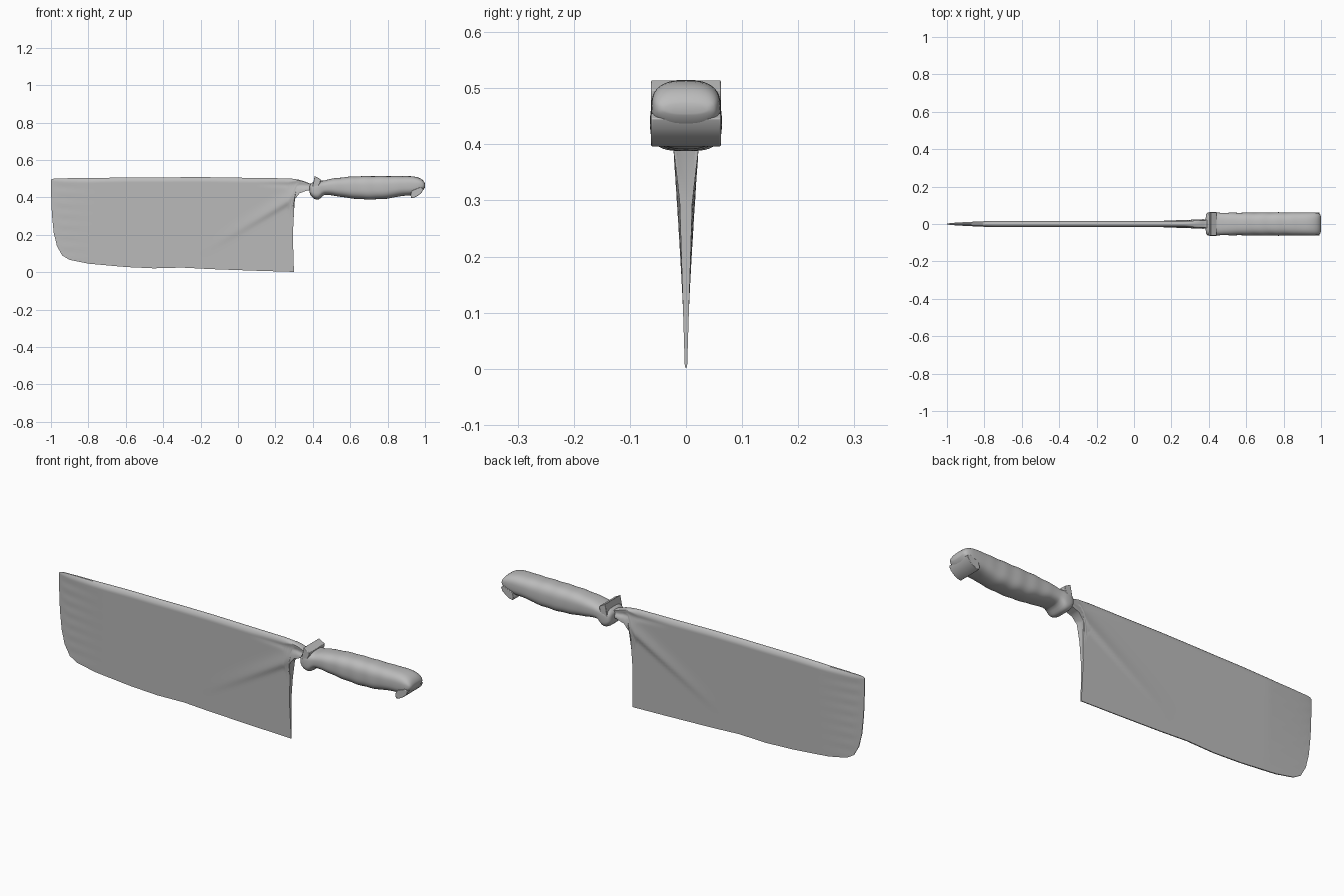
import bpy, bmesh, math

if "Cube" in bpy.data.objects:
    bpy.data.objects.remove(bpy.data.objects["Cube"])

steel = bpy.data.materials.new("plain grey")
steel.use_nodes = True
GREY = (0.5, 0.5, 0.5, 1)
steel.diffuse_color = GREY
steel.node_tree.nodes["Principled BSDF"].inputs["Base Color"].default_value = GREY


def finish(name, bm, angle=50):
    bmesh.ops.recalc_face_normals(bm, faces=bm.faces)
    mesh = bpy.data.meshes.new(name)
    bm.to_mesh(mesh)
    bm.free()
    obj = bpy.data.objects.new(name, mesh)
    bpy.context.collection.objects.link(obj)
    mesh.materials.append(steel)
    bpy.ops.object.select_all(action="DESELECT")
    obj.select_set(True)
    bpy.context.view_layer.objects.active = obj
    bpy.ops.object.shade_smooth_by_angle(angle=math.radians(angle))
    return obj


def loft(name, rings, angle=50):
    bm = bmesh.new()
    loops = [[bm.verts.new(p) for p in ring] for ring in rings]
    n = len(loops[0])
    for a, b in zip(loops, loops[1:]):
        for i in range(n):
            j = (i + 1) % n
            bm.faces.new((a[i], a[j], b[j], b[i]))
    bm.faces.new(loops[0])
    bm.faces.new(loops[-1])
    return finish(name, bm, angle)


def subdivide(keys, step, smooth=False):
    """Interpolate rows of numbers, spaced by the first and third entries."""
    out = []
    for k, (a, b) in enumerate(zip(keys, keys[1:])):
        p, q = keys[max(k - 1, 0)], keys[min(k + 2, len(keys) - 1)]
        n = max(2, round(max(abs(b[0] - a[0]), abs(b[2] - a[2])) / step))
        for s in range(n):
            t = s / n
            row = []
            for u, v, w, z in zip(p, a, b, q):
                if smooth:
                    row.append(v + 0.5 * t * (w - u + t * (2*u - 5*v + 4*w - z + t * (3*(v - w) + z - u))))
                else:
                    row.append(v + (w - v) * t)
            out.append(row)
    return out + [list(keys[-1])]


def bump(d, below, above):
    return math.exp(-(d / (above if d > 0 else below)) ** 2)


def crease(x, z, x0, z0, x1, z1):
    """Fraction along a fold line and signed distance above it."""
    dx, dz = x1 - x0, z1 - z0
    length = math.hypot(dx, dz)
    along = ((x - x0) * dx + (z - z0) * dz) / length ** 2
    return min(max(along, 0), 1), ((z - z0) * dx - (x - x0) * dz) / length


def half_thickness(x, z, t):
    h = 0.002 + 0.0155 * min(z / 0.5, 1)
    h *= 0.12 + 0.88 * min((x + 1) / 0.25, 1) ** 0.7
    # folds gathering towards the neck
    s, d = crease(x, z, -0.2, 0.1, 0.36, 0.43)
    h += 0.010 * s ** 1.3 * bump(d, 0.012, 0.04)
    s, d = crease(x, z, 0.08, 0.475, 0.37, 0.462)
    h -= 0.006 * s * bump(d, 0.012, 0.015)
    # faint ripples at the tip
    h += 0.0006 * max(0, (-0.75 - x) / 0.25) * math.sin(z * 110 + x * 8) * min(1, (x + 1) * 20)
    # rounded spine
    return max(h, 0.0012) * math.sqrt(max(0.02, min(1, (1 - t) * 22 + 0.12)))


# blade: columns running from the cutting edge to the spine
columns = [  # top x, top z, bottom x, bottom z
    (-1, 0.494, -1, 0.44), (-0.992, 0.499, -0.995, 0.31), (-0.98, 0.501, -0.985, 0.21),
    (-0.96, 0.502, -0.968, 0.14), (-0.93, 0.502, -0.94, 0.09), (-0.9, 0.503, -0.9, 0.066),
    (-0.8, 0.503, -0.8, 0.046), (-0.6, 0.507, -0.6, 0.028), (-0.45, 0.507, -0.45, 0.021),
    (-0.3, 0.508, -0.3, 0.025), (-0.15, 0.508, -0.15, 0.017), (0.1, 0.504, 0.1, 0.008),
    (0.26, 0.502, 0.299, 0.002), (0.29, 0.5, 0.293, 0.2), (0.32, 0.496, 0.303, 0.39),
    (0.35, 0.488, 0.33, 0.423), (0.38, 0.476, 0.37, 0.437), (0.42, 0.468, 0.42, 0.44)]
ROWS = 44
rings = []
for xt, zt, xb, zb in subdivide(columns, 0.015):
    side = []
    for r in range(ROWS + 1):
        t = 1 - (1 - r / ROWS) ** 1.3
        x, z = xb + (xt - xb) * t, zb + (zt - zb) * t
        side.append((x, half_thickness(x, z, t), z))
    rings.append([(x, -y, z) for x, y, z in side] + [(x, y, z) for x, y, z in reversed(side)])
loft("blade", rings)

# handle: rounded-square sections, swelling at the guard, grip and pommel
sections = [  # x, bottom z, top z, half width, squareness
    (0.383, 0.425, 0.462, 0.03, 2.5), (0.388, 0.412, 0.472, 0.056, 3), (0.405, 0.394, 0.484, 0.063, 3.2),
    (0.425, 0.388, 0.49, 0.064, 3.2), (0.44, 0.395, 0.49, 0.063, 3), (0.46, 0.412, 0.49, 0.06, 2.8),
    (0.5, 0.411, 0.5, 0.06, 2.7), (0.6, 0.396, 0.511, 0.061, 2.7), (0.7, 0.389, 0.514, 0.062, 2.7),
    (0.8, 0.394, 0.514, 0.062, 2.7), (0.87, 0.407, 0.514, 0.062, 2.7), (0.93, 0.412, 0.513, 0.062, 2.8),
    (0.965, 0.422, 0.506, 0.061, 2.8), (0.985, 0.434, 0.495, 0.057, 2.8), (0.996, 0.447, 0.482, 0.05, 2.6),
    (1.0, 0.455, 0.472, 0.038, 2.5)]


def signed_power(v, e):
    return math.copysign(abs(v) ** e, v)


rings = []
for x, low, high, width, square in subdivide(sections, 0.01, True):
    grip = max(0, 1 - abs((x - 0.68) / 0.22) ** 4)
    ring = []
    for i in range(48):
        a = math.tau * i / 48
        swell = 1 + 0.014 * grip * math.sin(x * 75 + 0.8 * math.sin(a))
        cy, cz = signed_power(math.cos(a), 2 / square), signed_power(math.sin(a), 2 / square)
        ring.append((x, width * cy * swell, (low + high) / 2 + (high - low) / 2 * cz * swell))
    rings.append(ring)
loft("handle", rings, 60)


def plate(name, outline, width):
    """Profile in the side plane, extruded across the handle."""
    rings = [[(x, y, z) for x, z in outline] for y in (-width, width)]
    obj = loft(name, rings, 40)
    bevel = obj.modifiers.new("soft edges", "BEVEL")
    bevel.width = 0.002
    bevel.segments = 2


# upright lip on the guard and beak under the pommel
plate("guard_lip", [(0.398, 0.455), (0.404, 0.485), (0.41, 0.515), (0.424, 0.507),
                    (0.442, 0.497), (0.44, 0.48), (0.425, 0.455)], 0.062)
plate("pommel_beak", [(0.928, 0.435), (0.922, 0.412), (0.927, 0.396), (0.945, 0.4), (0.965, 0.411),
                      (0.984, 0.428), (0.992, 0.446), (0.975, 0.455)], 0.062)
